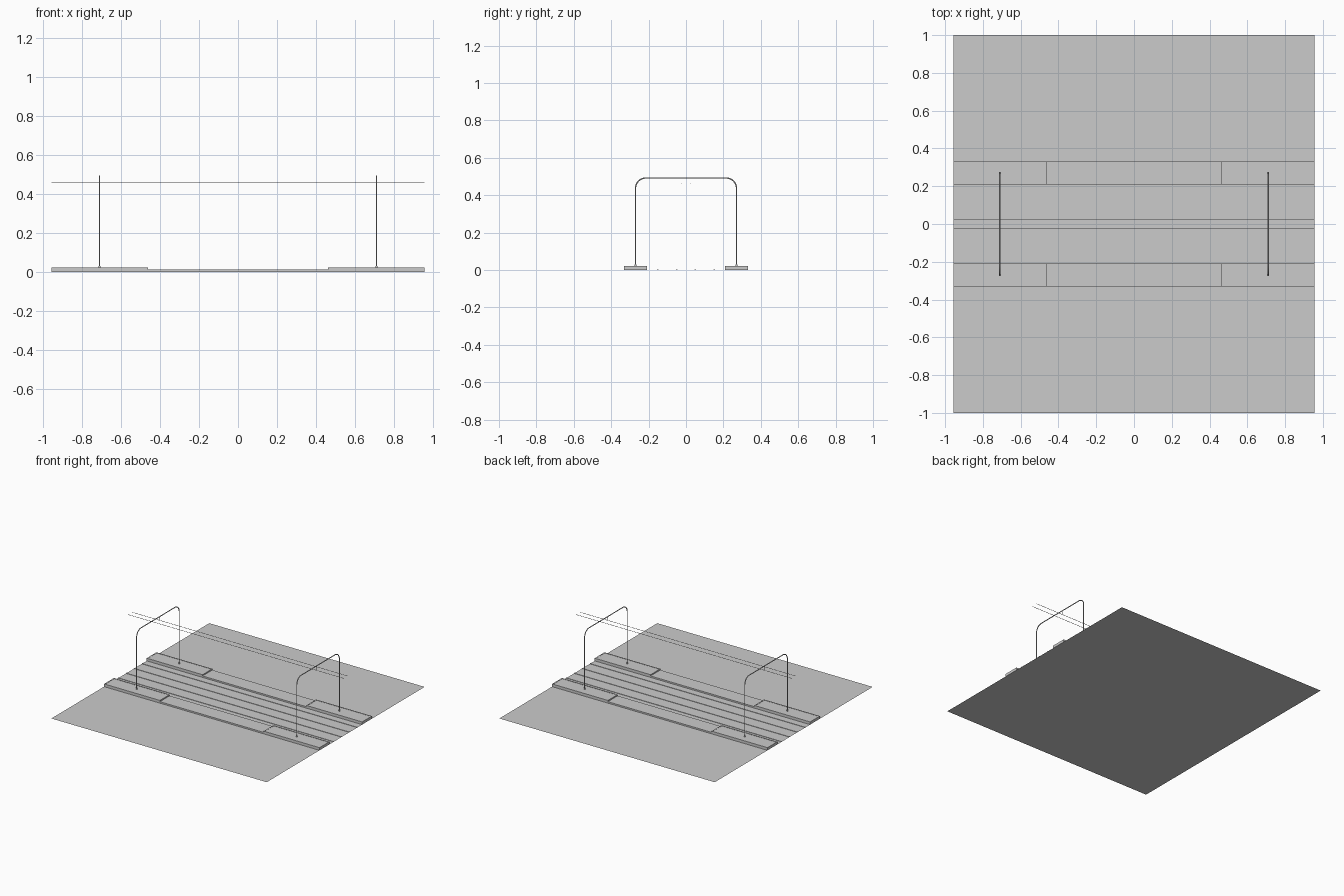
import bpy, bmesh, math

if "Cube" in bpy.data.objects:
    bpy.data.objects.remove(bpy.data.objects["Cube"])

HX = 0.955          # half length along the tracks
GZ = 0.0            # street level


def make(name, bm):
    me = bpy.data.meshes.new(name)
    bm.to_mesh(me)
    bm.free()
    ob = bpy.data.objects.new(name, me)
    bpy.context.collection.objects.link(ob)
    return ob


def quad(bm, x0, x1, y0, y1, z):
    bm.faces.new([bm.verts.new(p) for p in ((x0, y0, z), (x1, y0, z), (x1, y1, z), (x0, y1, z))])


def block(bm, x0, x1, y0, y1, z0, z1):
    r = bmesh.ops.create_cube(bm, size=1)
    for v in r['verts']:
        v.co = ((x0 + x1) / 2 + v.co.x * (x1 - x0),
                (y0 + y1) / 2 + v.co.y * (y1 - y0),
                (z0 + z1) / 2 + v.co.z * (z1 - z0))


def tube(name, pts, radius, res=3):
    cu = bpy.data.curves.new(name, 'CURVE')
    cu.dimensions = '3D'
    cu.bevel_depth = radius
    cu.bevel_resolution = res
    cu.use_fill_caps = True
    sp = cu.splines.new('POLY')
    sp.points.add(len(pts) - 1)
    for p, c in zip(sp.points, pts):
        p.co = (*c, 1)
    ob = bpy.data.objects.new(name, cu)
    bpy.context.collection.objects.link(ob)
    return ob


# street surface
bm = bmesh.new()
quad(bm, -HX, HX, -1, 1, GZ)
make("street", bm)

# painted markings: edge lines, lane dashes and zebra crossing
bm = bmesh.new()
mz = GZ + 0.0006
for s in (-1, 1):
    for y in (0.975, 0.36):
        quad(bm, -HX, HX, s * y - 0.004, s * y + 0.004, mz)
    for i in range(8):
        x = -0.86 + i * 0.2457
        if abs(x) > 0.15:
            quad(bm, x - 0.05, x + 0.05, s * 0.67 - 0.003, s * 0.67 + 0.003, mz)
    for i in range(15):
        y = s * (0.39 + i * 0.04)
        quad(bm, -0.08, 0.08, y - 0.009, y + 0.009, mz)
bmesh.ops.recalc_face_normals(bm, faces=bm.faces)
make("road_markings", bm)

# tram rails
bm = bmesh.new()
for y in (-0.15, -0.05, 0.05, 0.15):
    block(bm, -HX, HX, y - 0.004, y + 0.004, GZ, GZ + 0.003)
make("rails", bm)

# low median strips and raised stop platforms with curb rims
for s, side in ((-1, "front"), (1, "back")):
    bm = bmesh.new()
    block(bm, -HX, HX, s * 0.27 - 0.062, s * 0.27 + 0.062, GZ, 0.012)
    make(side + "_median", bm)
    for t, end in ((-1, "left"), (1, "right")):
        xa, xb = sorted((t * 0.46, t * HX))
        y0, y1 = s * 0.27 - 0.062, s * 0.27 + 0.062
        w = 0.008
        bm = bmesh.new()
        block(bm, xa, xb, y0, y0 + w, 0.012, 0.022)
        block(bm, xa, xb, y1 - w, y1, 0.012, 0.022)
        block(bm, xa, xa + w, y0 + w, y1 - w, 0.012, 0.022)
        block(bm, xb - w, xb, y0 + w, y1 - w, 0.012, 0.022)
        make(f"{side}_{end}_platform_curb", bm)
        bm = bmesh.new()
        block(bm, xa + w, xb - w, y0 + w, y1 - w, 0.012, 0.0205)
        make(f"{side}_{end}_platform_top", bm)

# overhead arches with foot plates and wire hangers
Y, TOP, R = 0.27, 0.492, 0.055
for t, end in ((-1, "left"), (1, "right")):
    x = t * 0.71
    half = [(Y - R + R * math.cos(a), TOP - R + R * math.sin(a))
            for a in (i * math.pi / 16 for i in range(9))]
    path = [(x, Y, 0.02)] + [(x, y, z) for y, z in half]
    path += [(x, -y, z) for _, y, z in reversed(path)]
    tube(end + "_arch", path, 0.0035)
    for s in (-1, 1):
        tube(end + "_foot", [(x, s * Y, 0.02), (x, s * Y, 0.03)], 0.006)
        tube(end + "_hanger", [(x, s * 0.024, 0.46), (x, s * 0.024, TOP)], 0.0012, 1)

# contact wires
for s in (-1, 1):
    tube("contact_wire", [(-HX, s * 0.025, 0.46), (HX, s * 0.025, 0.46)], 0.0015, 1)
